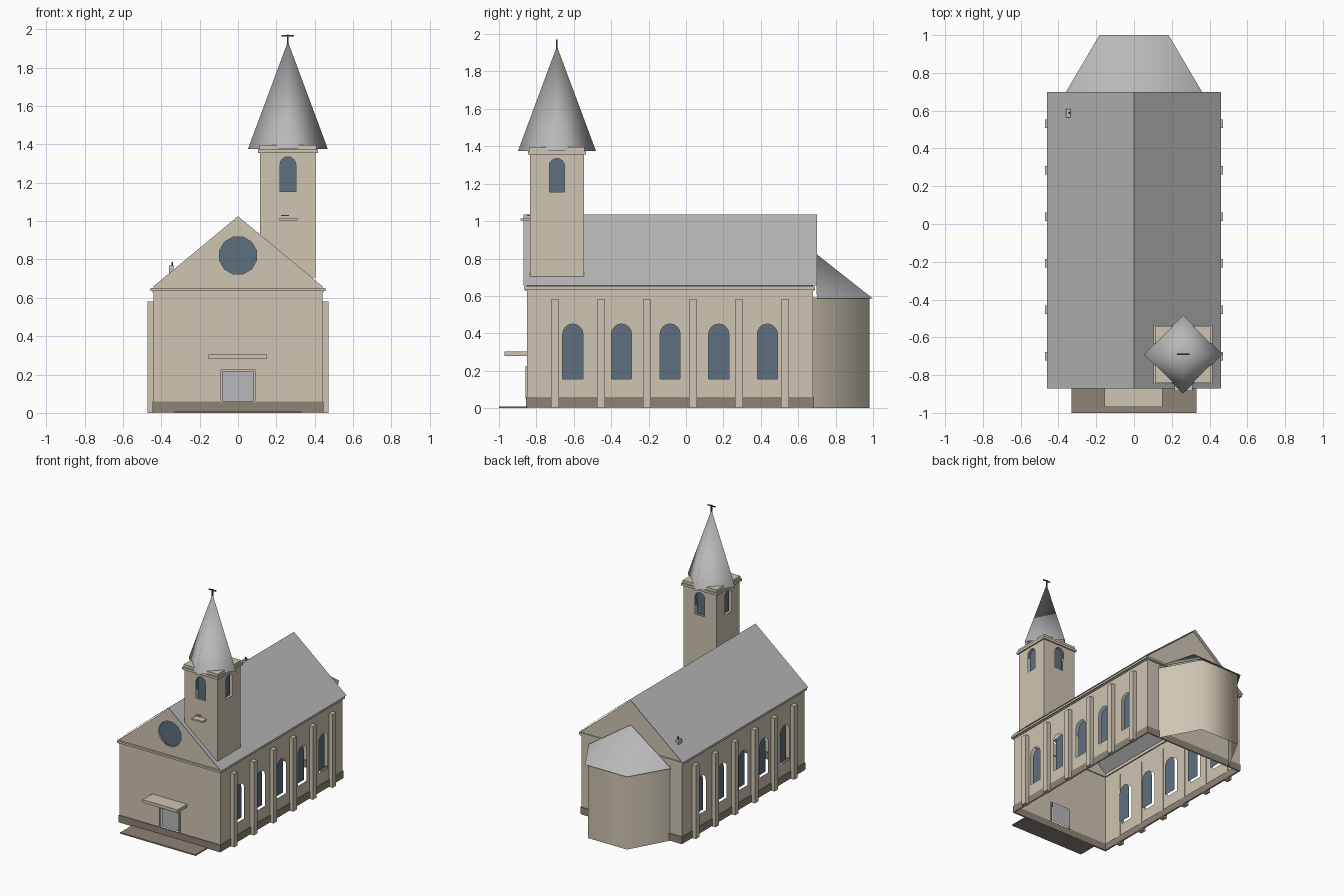
import bpy, bmesh, math
from mathutils import Vector

if "Cube" in bpy.data.objects:
    bpy.data.objects.remove(bpy.data.objects["Cube"])

def material(name, r, g, b):
    m = bpy.data.materials.new(name)
    m.diffuse_color = (r, g, b, 1)
    m.use_nodes = True
    m.node_tree.nodes["Principled BSDF"].inputs["Base Color"].default_value = m.diffuse_color
    return m

STONE = material("beige_plaster", 0.62, 0.56, 0.45)
ROOF = material("grey_roof", 0.48, 0.48, 0.485)
PLINTH = material("brown_stone", 0.27, 0.23, 0.18)
GLASS = material("blue_glass", 0.11, 0.16, 0.21)
DOOR = material("grey_door", 0.48, 0.48, 0.50)
IRON = material("dark_iron", 0.06, 0.055, 0.05)

def finish(name, bm, mat, smooth=False):
    me = bpy.data.meshes.new(name)
    bm.to_mesh(me)
    bm.free()
    me.materials.append(mat)
    for p in me.polygons:
        p.use_smooth = smooth
    ob = bpy.data.objects.new(name, me)
    bpy.context.collection.objects.link(ob)
    return ob

def add_box(bm, x0, x1, y0, y1, z0, z1):
    verts = bmesh.ops.create_cube(bm, size=1)["verts"]
    for v in verts:
        v.co = Vector(((x0 + x1) / 2 + v.co.x * (x1 - x0),
                       (y0 + y1) / 2 + v.co.y * (y1 - y0),
                       (z0 + z1) / 2 + v.co.z * (z1 - z0)))

def box(name, mat, *dims):
    bm = bmesh.new()
    add_box(bm, *dims)
    return finish(name, bm, mat)

def ring(name, mat, x0, x1, y0, y1, z0, z1, t):
    """Rectangular band of four beams, open in the middle."""
    bm = bmesh.new()
    add_box(bm, x0, x1, y0, y0 + t, z0, z1)
    add_box(bm, x0, x1, y1 - t, y1, z0, z1)
    add_box(bm, x0, x0 + t, y0 + t, y1 - t, z0, z1)
    add_box(bm, x1 - t, x1, y0 + t, y1 - t, z0, z1)
    return finish(name, bm, mat)

def add_sheet(bm, loops, origin, outward, offset=0.0):
    """Flat upright sheet; first loop is the outline, the others are holes."""
    n = Vector(outward)
    u = Vector((0, 0, 1)).cross(n)
    edges = []
    for loop in loops:
        vs = [bm.verts.new(Vector(origin) + u * a + Vector((0, 0, b)) + n * offset) for a, b in loop]
        edges += [bm.edges.new((vs[i - 1], vs[i])) for i in range(len(vs))]
    res = bmesh.ops.triangle_fill(bm, use_beauty=True, edges=edges, normal=n)
    for f in res["geom"]:
        if isinstance(f, bmesh.types.BMFace):
            f.normal_update()
            if f.normal.dot(n) < 0:
                f.normal_flip()

def rect(a0, a1, b0, b1):
    return [(a0, b0), (a1, b0), (a1, b1), (a0, b1)]

def arch(c, w, z0, z1, n=8):
    r = w / 2
    return [(c - r, z0), (c + r, z0)] + [
        (c + r * math.cos(math.pi * i / n), z1 - r + r * math.sin(math.pi * i / n)) for i in range(n + 1)]

W, Y0, Y1, H, PEAK = 0.44, -0.85, 0.68, 0.66, 1.025

# nave walls with gables and openings, open below
gable = [(-W, 0), (W, 0), (W, H), (0, PEAK), (-W, H)]
rose = [(0.1 * math.cos(math.tau * (i + .5) / 12), 0.82 + 0.1 * math.sin(math.tau * (i + .5) / 12)) for i in range(12)]
door = rect(-0.08, 0.08, 0.06, 0.215)
centres = [-0.605 + 0.26 * i for i in range(5)]
walls, panes = bmesh.new(), bmesh.new()
add_sheet(walls, [gable, rose, door], (0, Y0, 0), (0, -1, 0))
add_sheet(panes, [rose], (0, Y0, 0), (0, -1, 0), -0.01)
add_sheet(walls, [gable], (0, Y1, 0), (0, 1, 0))
for s in (1, -1):
    holes = [arch(s * c, 0.108, 0.155, 0.45) for c in centres]
    ends = sorted((s * Y0, s * Y1))
    add_sheet(walls, [rect(ends[0], ends[1], 0, H)] + holes, (s * W, 0, 0), (s, 0, 0))
    for h in holes:
        add_sheet(panes, [h], (s * W, 0, 0), (s, 0, 0), -0.025)
finish("nave_walls", walls, STONE)
finish("nave_windows", panes, GLASS)

# nave roof sheets
bm = bmesh.new()
rows = [[bm.verts.new((x, y, z)) for x, z in ((-0.46, 0.655), (0, 1.035), (0.46, 0.655))] for y in (-0.87, 0.70)]
for i in range(2):
    bm.faces.new((rows[0][i], rows[0][i + 1], rows[1][i + 1], rows[1][i]))
finish("nave_roof", bm, ROOF)

# plinth, cornice and pilasters
ring("plinth", PLINTH, -0.445, 0.445, -0.855, 0.685, 0.005, 0.06, 0.012)
ring("cornice_lower", STONE, -0.446, 0.446, -0.857, 0.686, 0.627, 0.64, 0.015)
ring("cornice_upper", STONE, -0.455, 0.455, -0.865, 0.69, 0.635, 0.651, 0.02)
bm = bmesh.new()
for s in (-1, 1):
    for i in range(6):
        y = -0.70 + 0.246 * i
        add_box(bm, *sorted((s * 0.435, s * 0.472)), y - 0.022, y + 0.022, 0.0, 0.58)
finish("pilasters", bm, STONE)

# entrance: door, frame, canopy and step
bm = bmesh.new()
add_sheet(bm, [door], (0, Y0, 0), (0, -1, 0), -0.015)
finish("door", bm, DOOR)
bm = bmesh.new()
add_box(bm, -0.09, -0.08, -0.858, -0.84, 0.055, 0.225)
add_box(bm, 0.08, 0.09, -0.858, -0.84, 0.055, 0.225)
add_box(bm, -0.08, 0.08, -0.858, -0.84, 0.215, 0.225)
finish("door_frame", bm, STONE)
box("canopy", STONE, -0.155, 0.15, -0.97, -0.85, 0.28, 0.304)
box("front_step", PLINTH, -0.33, 0.33, -1.0, -0.85, 0.0, 0.01)

# apse: three softly shaded walls and a hipped roof
bm = bmesh.new()
plan = [(0.335, 0.68), (0.17, 0.98), (-0.17, 0.98), (-0.335, 0.68)]
low = [bm.verts.new((x, y, 0)) for x, y in plan]
top = [bm.verts.new((x, y, 0.592)) for x, y in plan]
for i in range(3):
    bm.faces.new((low[i], low[i + 1], top[i + 1], top[i]))
finish("apse_walls", bm, STONE, True)
bm = bmesh.new()
apex = bm.verts.new((0, 0.69, 0.83))
eave = [bm.verts.new((x, y, 0.585)) for x, y in ((0.36, 0.70), (0.183, 1.0), (-0.183, 1.0), (-0.36, 0.70))]
for i in range(3):
    bm.faces.new((eave[i], eave[i + 1], apex))
finish("apse_roof", bm, ROOF, True)

# tower shaft with an arched window on each side
TX, TY, R = 0.26, -0.69, 0.145
walls, panes = bmesh.new(), bmesh.new()
window = arch(0, 0.082, 1.155, 1.335)
for n in ((1, 0, 0), (-1, 0, 0), (0, 1, 0), (0, -1, 0)):
    origin = (TX + n[0] * R, TY + n[1] * R, 0)
    add_sheet(walls, [rect(-R, R, 0.705, 1.36), window], origin, n)
    add_sheet(panes, [window], origin, n, -0.02)
finish("tower_walls", walls, STONE)
finish("tower_windows", panes, GLASS)
for name, r, z0, z1 in (("tower_cornice", 0.156, 1.355, 1.374), ("tower_cap", 0.148, 1.374, 1.395)):
    box(name, STONE, TX - r, TX + r, TY - r, TY + r, z0, z1)
box("tower_ledge", STONE, 0.215, 0.31, -0.885, -0.83, 1.003, 1.015)
box("ledge_bracket", STONE, 0.225, 0.265, -0.85, -0.83, 1.026, 1.032)

# four-sided spire set diagonally, softly shaded
bm = bmesh.new()
tip = bm.verts.new((TX, TY, 1.935))
base = [bm.verts.new((TX + 0.208 * math.cos(i * math.pi / 2), TY + 0.208 * math.sin(i * math.pi / 2), 1.376))
        for i in range(4)]
for i in range(4):
    bm.faces.new((base[i], base[(i + 1) % 4], tip))
finish("spire", bm, ROOF, True)

# finial on the spire
bm = bmesh.new()
add_box(bm, TX - 0.004, TX + 0.004, TY - 0.004, TY + 0.004, 1.92, 1.972)
add_box(bm, TX - 0.033, TX + 0.033, TY - 0.004, TY + 0.004, 1.962, 1.969)
finish("finial", bm, IRON)

# small chimney with a flue
box("chimney", STONE, -0.36, -0.335, 0.565, 0.61, 0.71, 0.767)
box("flue", IRON, -0.347, -0.338, 0.582, 0.592, 0.76, 0.787)
